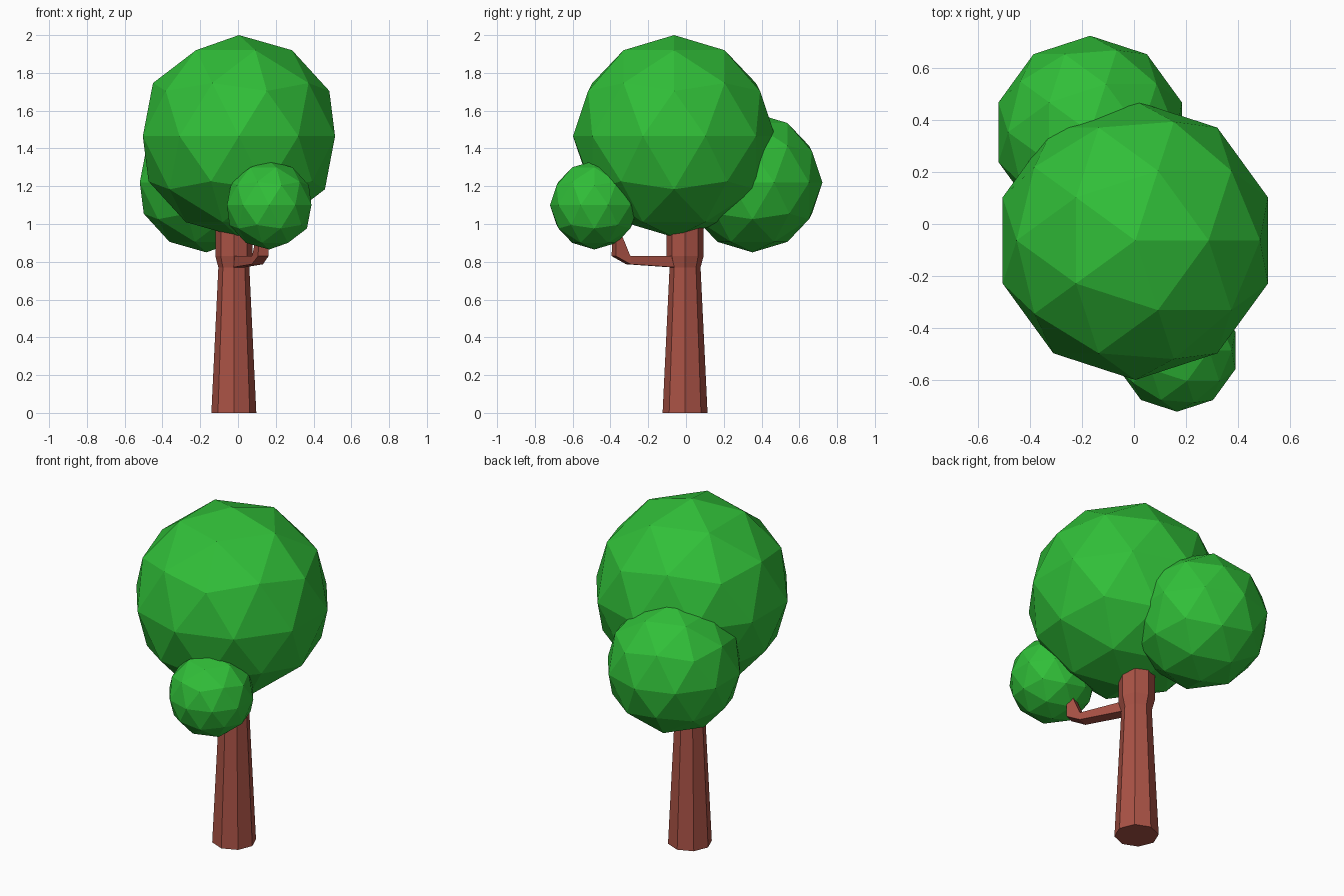
import bpy, bmesh
from math import cos, sin, radians
from mathutils import Vector

if "Cube" in bpy.data.objects:
    bpy.data.objects.remove(bpy.data.objects["Cube"])


def material(name, color):
    mat = bpy.data.materials.new(name)
    mat.diffuse_color = color
    mat.use_nodes = True
    mat.node_tree.nodes["Principled BSDF"].inputs["Base Color"].default_value = mat.diffuse_color
    return mat


LEAF = material("leaf_green", (0.03, 0.52, 0.04, 1))
BARK = material("bark_brown", (0.40, 0.085, 0.06, 1))


def foliage(name, center, radius):
    """Low-poly 80-sided leaf ball."""
    bpy.ops.mesh.primitive_ico_sphere_add(subdivisions=2, radius=radius, location=center)
    obj = bpy.context.object
    obj.name = name
    obj.data.materials.append(LEAF)


def loft(name, rings, mat):
    """Flat-faced capped skin through a list of equal-length rings."""
    bm = bmesh.new()
    loops = [[bm.verts.new(p) for p in ring] for ring in rings]
    n = len(loops[0])
    for a, b in zip(loops, loops[1:]):
        for i in range(n):
            j = (i + 1) % n
            bm.faces.new((a[i], a[j], b[j], b[i]))
    bm.faces.new(loops[0][::-1])
    bm.faces.new(loops[-1])
    bmesh.ops.recalc_face_normals(bm, faces=bm.faces)
    mesh = bpy.data.meshes.new(name)
    bm.to_mesh(mesh)
    bm.free()
    obj = bpy.data.objects.new(name, mesh)
    obj.data.materials.append(mat)
    bpy.context.collection.objects.link(obj)


# Leaf balls
foliage("main_crown", (0.005, -0.063, 1.465), 0.535)
foliage("back_crown", (-0.168, 0.352, 1.22), 0.37)
foliage("front_crown", (0.165, -0.485, 1.10), 0.235)

# Eight-sided trunk: tapers up, then flares just under the crown
AXIS = Vector((-0.022, -0.005, 0))
trunk_profile = [(0.119, 0), (0.082, 0.77), (0.098, 0.83), (0.098, 1.10)]
loft("trunk",
     [[AXIS + Vector((r * cos(radians(45 * k)), r * sin(radians(45 * k)), z))
       for k in range(8)] for r, z in trunk_profile], BARK)

# Square side branch, grown out of one trunk facet and bent upward
OUT = Vector((cos(radians(-67.5)), sin(radians(-67.5)), 0))
SIDE = Vector((-OUT.y, OUT.x, 0))
# each row: half width, outer/lower edge (distance, z), inner/upper edge (distance, z)
branch_rows = [
    (0.033, (0.06, 0.77), (0.06, 0.83)),
    (0.032, (0.325, 0.787), (0.322, 0.83)),
    (0.030, (0.408, 0.83), (0.328, 0.835)),
    (0.026, (0.408, 0.93), (0.368, 0.93)),
    (0.024, (0.408, 1.02), (0.375, 1.02)),
]
rings = []
for w, (d0, z0), (d1, z1) in branch_rows:
    rings.append([AXIS + OUT * d + SIDE * s + Vector((0, 0, z))
                  for d, z, s in ((d0, z0, -w), (d0, z0, w), (d1, z1, w), (d1, z1, -w))])
loft("side_branch", rings, BARK)
